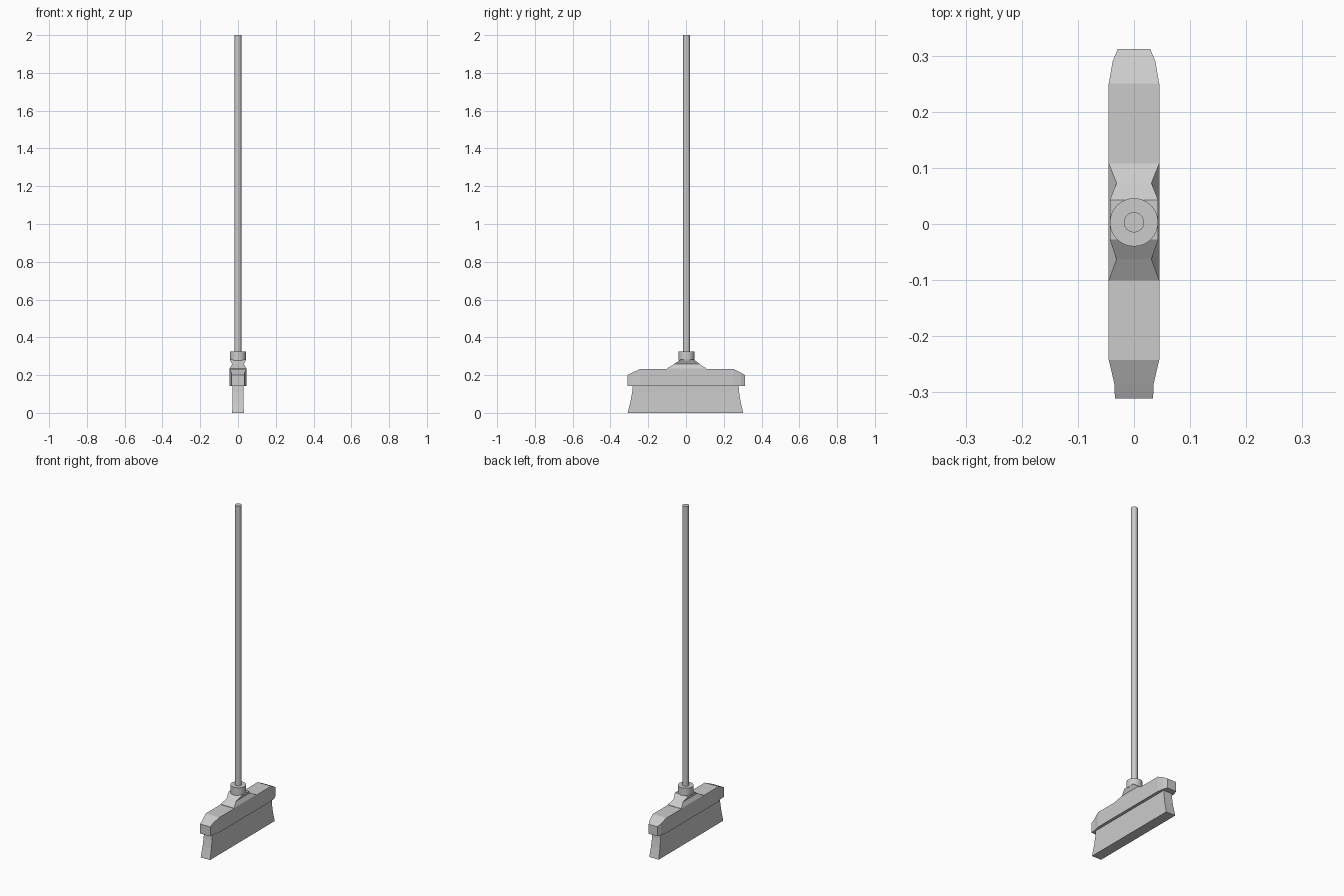
import bpy, bmesh

if "Cube" in bpy.data.objects:
    bpy.data.objects.remove(bpy.data.objects["Cube"])


def loft(name, rings):
    """Skin a list of four-cornered rings into a closed flat-faced solid."""
    bm = bmesh.new()
    loops = [[bm.verts.new(p) for p in ring] for ring in rings]
    for a, b in zip(loops, loops[1:]):
        for i in range(4):
            j = (i + 1) % 4
            bm.faces.new((a[i], a[j], b[j], b[i]))
    bm.faces.new(loops[0])
    bm.faces.new(loops[-1])
    bmesh.ops.recalc_face_normals(bm, faces=bm.faces)
    mesh = bpy.data.meshes.new(name)
    bm.to_mesh(mesh)
    bm.free()
    ob = bpy.data.objects.new(name, mesh)
    bpy.context.collection.objects.link(ob)
    return ob


def ring_y(y, w, z0, z1):
    return [(-w, y, z0), (w, y, z0), (w, y, z1), (-w, y, z1)]


def ring_z(z, w, y0, y1):
    return [(-w, y0, z), (w, y0, z), (w, y1, z), (-w, y1, z)]


def cylinder(name, radius, z0, z1, sides=32):
    bpy.ops.mesh.primitive_cylinder_add(vertices=sides, radius=radius, depth=z1 - z0,
                                        location=(0, 0.003, (z0 + z1) / 2))
    bpy.context.object.name = name
    bpy.ops.object.shade_smooth_by_angle()


# Head block: tapered and sloped at both ends
loft("broom_head", [
    ring_y(-0.311, 0.034, 0.143, 0.200),
    ring_y(-0.285, 0.035, 0.143, 0.213),
    ring_y(-0.242, 0.045, 0.143, 0.233),
    ring_y(0.250, 0.045, 0.143, 0.233),
    ring_y(0.290, 0.038, 0.143, 0.213),
    ring_y(0.312, 0.029, 0.143, 0.200)])

# Bristle block flaring towards the floor
loft("bristles", [
    ring_z(0.150, 0.028, -0.281, 0.278),
    ring_z(0.110, 0.028, -0.285, 0.281),
    ring_z(0.060, 0.029, -0.294, 0.289),
    ring_z(0.000, 0.031, -0.309, 0.303)])

# Waisted neck between head and collar
loft("neck", [
    ring_z(0.230, 0.045, -0.101, 0.108),
    ring_z(0.235, 0.045, -0.101, 0.108),
    ring_z(0.258, 0.031, -0.063, 0.073),
    ring_z(0.282, 0.043, -0.028, 0.043)])

# Collar and handle
cylinder("collar", 0.043, 0.278, 0.325)
cylinder("handle", 0.018, 0.30, 2.0)
